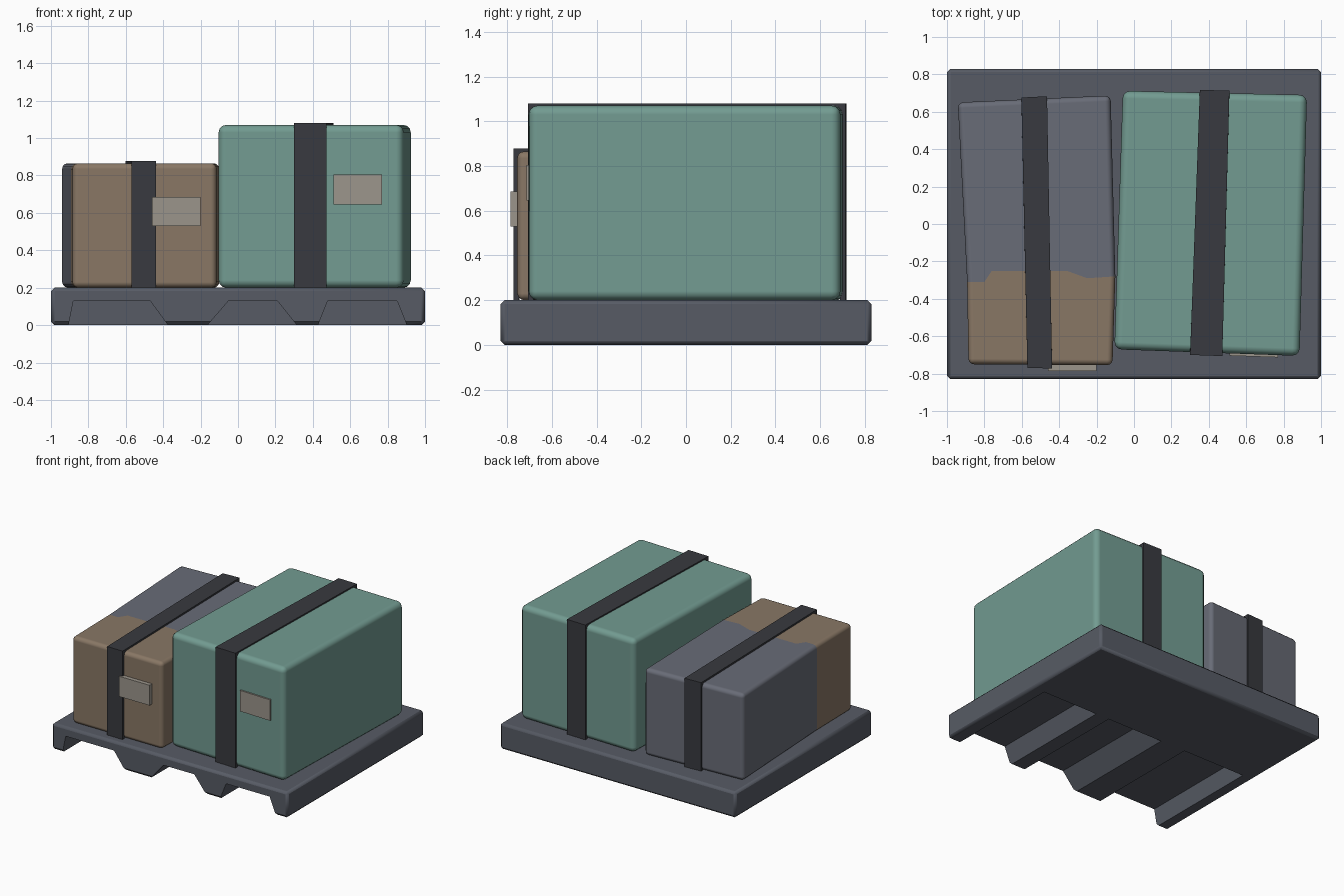
import bpy, bmesh
from math import radians

if "Cube" in bpy.data.objects:
    bpy.data.objects.remove(bpy.data.objects["Cube"])


def material(name, rgb):
    m = bpy.data.materials.new(name)
    m.diffuse_color = (*rgb, 1)
    m.use_nodes = True
    m.node_tree.nodes["Principled BSDF"].inputs["Base Color"].default_value = m.diffuse_color
    return m


PALLET = material("pallet_grey", (0.095, 0.105, 0.13))
GREEN = material("green_wrap", (0.17, 0.33, 0.285))
GREY = material("grey_wrap", (0.14, 0.15, 0.185))
BROWN = material("brown_card", (0.25, 0.185, 0.13))
STRAP = material("dark_strap", (0.04, 0.042, 0.05))
LABEL = material("pale_label", (0.33, 0.30, 0.26))


def build(name, verts, faces, mats, bevel=0, segments=3):
    me = bpy.data.meshes.new(name)
    me.from_pydata(verts, [], faces)
    bm = bmesh.new()
    bm.from_mesh(me)
    bmesh.ops.recalc_face_normals(bm, faces=bm.faces)
    bm.to_mesh(me)
    bm.free()
    for m in mats:
        me.materials.append(m)
    ob = bpy.data.objects.new(name, me)
    bpy.context.collection.objects.link(ob)
    if bevel:
        b = ob.modifiers.new("soft_edges", 'BEVEL')
        b.width, b.segments = bevel, segments
        b.limit_method, b.angle_limit = 'ANGLE', radians(40)
        b.harden_normals = True
        for p in me.polygons:
            p.use_smooth = True
    return ob


def prism(name, plan, z0, z1, mat, bevel=0, segments=3):
    """Upright prism over a plan outline."""
    n = len(plan)
    verts = [(x, y, z) for z in (z0, z1) for x, y in plan]
    faces = [tuple(range(n)), tuple(range(n, 2 * n))]
    faces += [(i, (i + 1) % n, (i + 1) % n + n, i + n) for i in range(n)]
    return build(name, verts, faces, [mat], bevel, segments)


def strap(name, fl, fr, br, bl, z0, z1, t=0.025):
    """Band running up the front, over the top and down the back."""
    rows = []
    for f, b in ((fl, bl), (fr, br)):
        rows += [(*f, z0), (*f, z1), (*b, z1), (*b, z0)]
        rows += [(f[0], f[1] + t, z0), (f[0], f[1] + t, z1 - t),
                 (b[0], b[1] - t, z1 - t), (b[0], b[1] - t, z0)]
    faces = []
    for i in range(3):
        faces += [(i, i + 1, i + 9, i + 8), (i + 4, i + 5, i + 13, i + 12),
                  (i, i + 1, i + 5, i + 4), (i + 8, i + 9, i + 13, i + 12)]
    faces += [(0, 8, 12, 4), (3, 11, 15, 7)]
    return build(name, rows, faces, [STRAP])


# Pallet deck: solid at the back, three fork slots cut in from the front
pallet = prism("pallet", [(-1, -.83), (1, -.83), (1, .83), (-1, .83)],
               0, .2, PALLET, .018, 1)
slots = [(-.91, -.36, -.88, -.47), (-.18, .33, -.05, .21), (.42, .91, .48, .85)]
for i, (b0, b1, t0, t1) in enumerate(slots):
    prof = [(b0, -.02), (b1, -.02), (t1, .13), (t0, .13)]
    verts = [(x, y, z) for y in (-.9, .1) for x, z in prof]
    faces = [(0, 1, 2, 3), (4, 5, 6, 7)]
    faces += [(k, (k + 1) % 4, (k + 1) % 4 + 4, k + 4) for k in range(4)]
    cutter = build(f"slot_cutter_{i + 1}", verts, faces, [PALLET])
    mod = pallet.modifiers.new("slot", 'BOOLEAN')
    mod.operation, mod.object, mod.solver = 'DIFFERENCE', cutter, 'EXACT'
    cutter.hide_render = True
    cutter.display_type = 'WIRE'
# Bake the slots in and drop the cutters
bpy.context.view_layer.update()
baked = bpy.data.meshes.new_from_object(
    pallet.evaluated_get(bpy.context.evaluated_depsgraph_get()))
pallet.modifiers.clear()
pallet.data = baked
for p in baked.polygons:
    p.use_smooth = False
for ob in [o for o in bpy.data.objects if o.name.startswith("slot_cutter")]:
    bpy.data.objects.remove(ob)

# Tall green crate, turned slightly on the pallet
prism("green_crate", [(-.105, -.67), (.885, -.705), (.925, .69), (-.06, .712)],
      .2, 1.07, GREEN, .04)
strap("green_crate_strap", (.30, -.70), (.472, -.706), (.51, .713), (.352, .717),
      .2, 1.08)

# Low crate: brown front and grey back, meeting along a ragged seam
seam = [(-.892, -.31), (-.80, -.31), (-.76, -.25), (-.36, -.25), (-.25, -.29),
        (-.10, -.28)]
front = [(-.885, -.75), (-.115, -.755)]
back = [(-.125, .687), (-.942, .65)]
pts = seam + front + back
n = len(pts)
verts = [(x, y, .2) for x, y in pts] + [(x, y, .865) for x, y in pts]
brown_top, grey_top = [0, 6, 7, 5, 4, 3, 2, 1], [0, 1, 2, 3, 4, 5, 8, 9]
faces = [[k + n for k in brown_top], brown_top]
faces += [(a, b, b + n, a + n) for a, b in ((0, 6), (6, 7), (7, 5))]
faces += [[k + n for k in grey_top], grey_top]
faces += [(a, b, b + n, a + n) for a, b in ((5, 8), (8, 9), (9, 0))]
low = build("low_crate", verts, faces, [BROWN, GREY], .03)
for p in low.data.polygons:
    p.material_index = 0 if p.index < 5 else 1
strap("low_crate_strap", (-.57, -.77), (-.438, -.772), (-.465, .683), (-.602, .676),
      .2, .878)

# Shipping labels on the front faces
prism("low_crate_label", [(-.46, -.785), (-.2, -.785), (-.2, -.75), (-.46, -.75)],
      .53, .685, LABEL)
prism("green_crate_label", [(.51, -.704), (.77, -.713), (.77, -.69), (.51, -.68)],
      .645, .805, LABEL)
